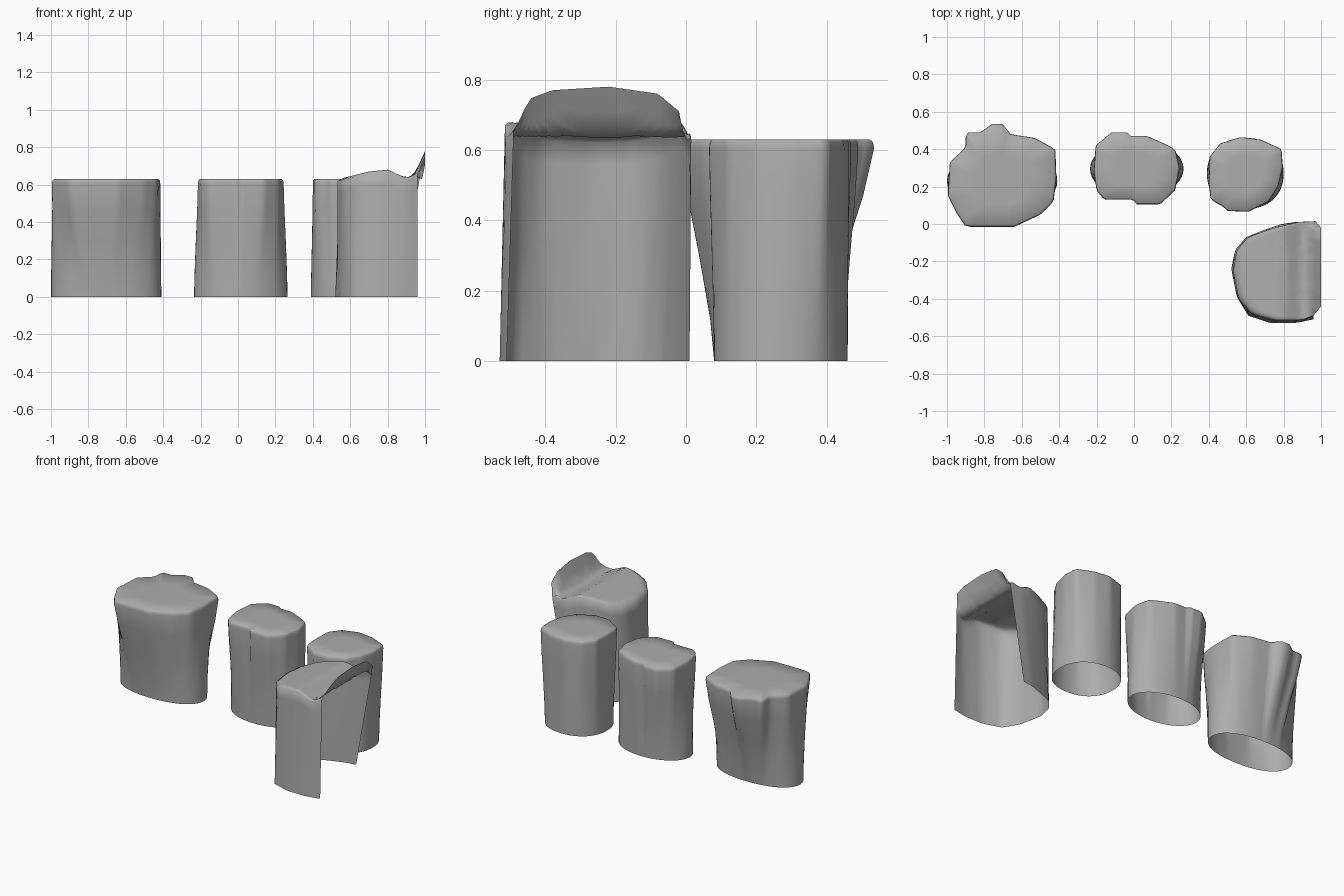
import bpy, math
from mathutils import Vector, geometry

if "Cube" in bpy.data.objects:
    bpy.data.objects.remove(bpy.data.objects["Cube"])

H = 0.63
grey = bpy.data.materials.new("dark_grey")
grey.diffuse_color = (0.42, 0.42, 0.42, 1)
grey.use_nodes = True
grey.node_tree.nodes["Principled BSDF"].inputs["Base Color"].default_value = grey.diffuse_color


def table(t, pts):
    """Piecewise linear lookup."""
    if t <= pts[0][0]:
        return pts[0][1]
    for (a, va), (b, vb) in zip(pts, pts[1:]):
        if t <= b:
            return va + (vb - va) * (t - a) / (b - a)
    return pts[-1][1]


def finish(name, verts, faces):
    me = bpy.data.meshes.new(name)
    me.from_pydata(verts, [], faces)
    me.update()
    for p in me.polygons:
        p.use_smooth = True
    me.materials.append(grey)
    ob = bpy.data.objects.new(name, me)
    bpy.context.collection.objects.link(ob)


def ray_radius(poly, c, ang):
    """Distance from centre c to the outline along an angle."""
    far = c + Vector((math.cos(ang), math.sin(ang))) * 3
    hits = [geometry.intersect_line_line_2d(c, far, Vector(a), Vector(b))
            for a, b in zip(poly, poly[1:] + poly[:1])]
    return max((h - c).length for h in hits if h)


def resample(pts, n):
    """Even points along an open polyline."""
    d = [0]
    for a, b in zip(pts, pts[1:]):
        d.append(d[-1] + math.dist(a, b))
    xs = [(k, p[0]) for k, p in zip(d, pts)]
    ys = [(k, p[1]) for k, p in zip(d, pts)]
    return [(table(d[-1] * i / n, xs), table(d[-1] * i / n, ys)) for i in range(n + 1)]


def stump(name, top, base, power=2.2, n=72):
    """Open-bottomed stump: oval foot lofted to a ragged rim, with a flat cap."""
    x0, x1, y0, y1 = base
    c = Vector(((x0 + x1) / 2, (y0 + y1) / 2))
    rx, ry = (x1 - x0) / 2, (y1 - y0) / 2
    # height, blend from foot to rim, inset
    rings = [(0, 0, 1), (0.12, 0.12, 1), (0.3, 0.45, 1), (0.47, 0.8, 1),
             (0.605, 1, 1), (0.622, 1, 0.99), (H, 1, 0.96), (H, 1, 0.5)]
    verts, faces = [], []
    for z, t, s in rings:
        for i in range(n):
            a = 2 * math.pi * i / n
            ca, sa = math.cos(a), math.sin(a)
            rb = (abs(ca / rx) ** power + abs(sa / ry) ** power) ** (-1 / power)
            r = (rb + (ray_radius(top, c, a) - rb) * t) * s
            verts.append((c.x + r * ca, c.y + r * sa, z))
    for k in range(len(rings) - 1):
        for i in range(n):
            j = (i + 1) % n
            faces.append((k * n + i, k * n + j, k * n + n + j, k * n + n + i))
    verts.append((c.x, c.y, H))
    k = (len(rings) - 1) * n
    faces += [(k + i, k + (i + 1) % n, len(verts) - 1) for i in range(n)]
    finish(name, verts, faces)


# Three closed stumps along the back
stump("large_stump",
      [(-.90, -.015), (-.64, -.015), (-.50, .05), (-.43, .12), (-.415, .24), (-.42, .40),
       (-.53, .46), (-.66, .48), (-.70, .535), (-.76, .535), (-.82, .49), (-.90, .49),
       (-.90, .41), (-.985, .33), (-.995, .15), (-.95, .06)],
      (-1.0, -.41, .08, .38))
stump("middle_stump",
      [(-.16, .13), (0, .13), (0, .105), (.14, .105), (.22, .18), (.245, .30), (.22, .40),
       (.14, .44), (.07, .47), (-.02, .47), (-.03, .49), (-.12, .49), (-.205, .42),
       (-.215, .28), (-.20, .18)],
      (-.235, .265, .14, .45), 2.0)
stump("small_stump",
      [(.50, .07), (.61, .065), (.72, .12), (.77, .20), (.795, .30), (.79, .40),
       (.68, .45), (.57, .465), (.46, .43), (.405, .36), (.40, .22), (.41, .13), (.48, .09)],
      (.39, .80, .08, .46))

# Broken stump: open on its right side, with the cap curling up at the break
N, M = 40, 14
rim = resample([(.96, -.49), (.90, -.515), (.75, -.515), (.63, -.48), (.56, -.40), (.53, -.25),
                (.55, -.14), (.61, -.07), (.75, -.02), (.88, .01), (.97, .015)], N)
foot = resample([(.96, -.51), (.86, -.53), (.73, -.53), (.61, -.49), (.55, -.39), (.52, -.24),
                 (.54, -.14), (.60, -.07), (.70, -.03), (.79, 0), (.86, .01)], N)
crest = [(-.50, .66), (-.46, .74), (-.38, .77), (-.22, .78), (-.08, .76), (-.02, .71), (0, .62)]


def cap_z(x, y):
    return table(x, [(.52, .625), (.6, .645), (.7, .67), (.8, .68), (.9, .635), (.94, .65),
                     (1, table(y, crest))])


verts, faces = [], []
levels = [0, .12, .5, .9, 1]
for t in levels:
    for (xa, ya), (xb, yb) in zip(foot, rim):
        x, y = xa + (xb - xa) * t, ya + (yb - ya) * t
        verts.append((x, y, t * (cap_z(xb, yb) - .008)))
for u in range(1, M + 1):
    s = u / M
    for i, (x, y) in enumerate(rim):
        ey = -.44 + .42 * i / N
        px, py = x + (1 - x) * s, y + (ey - y) * s
        verts.append((px, py, cap_z(px, py)))
W = N + 1
for k in range(len(levels) + M - 1):
    for i in range(N):
        a = k * W + i
        faces.append((a + 1, a, a + W, a + W + 1))
finish("broken_stump", verts, faces)
